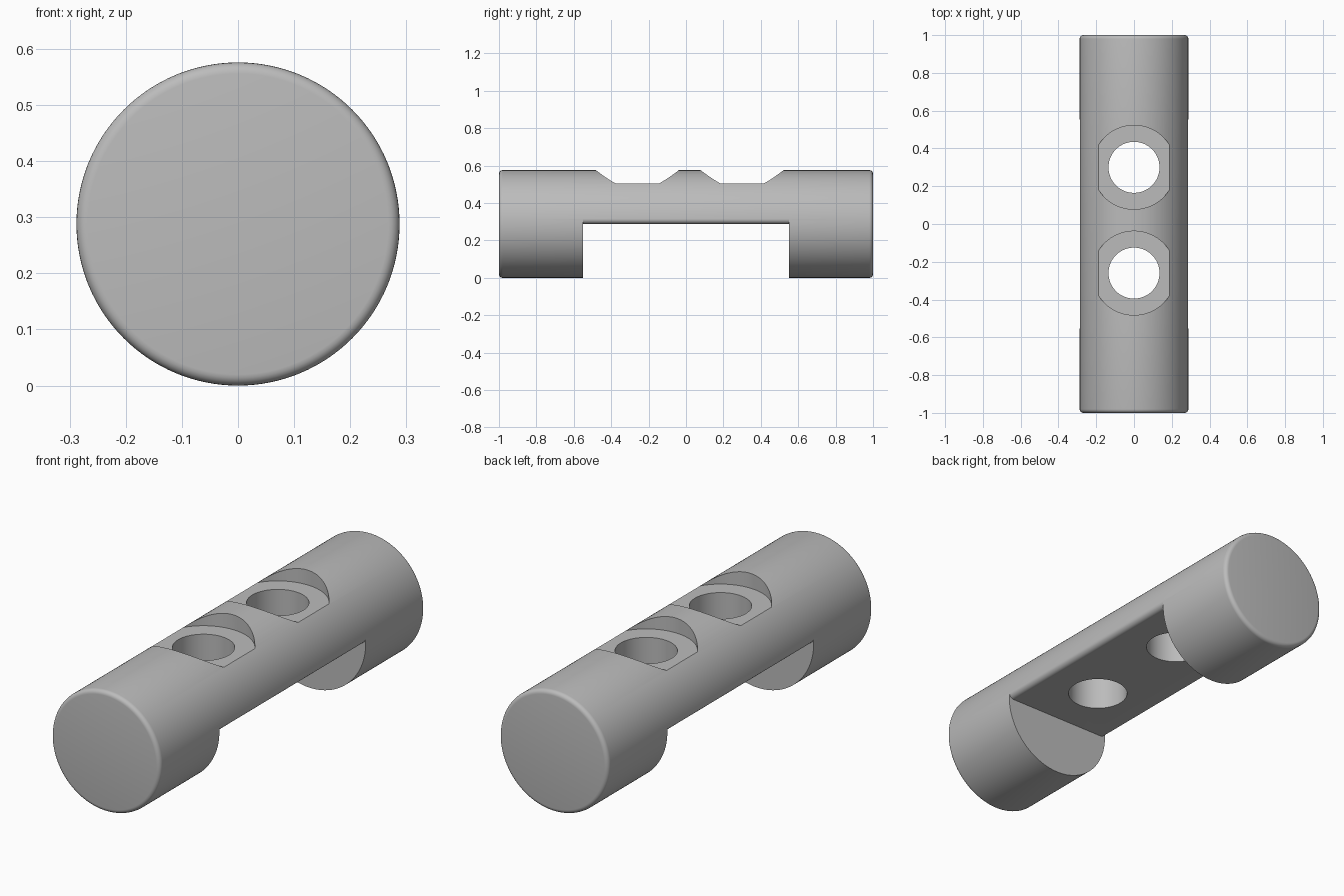
import bpy, bmesh, math
from mathutils import Matrix

cube = bpy.data.objects.get("Cube")
if cube:
    bpy.data.objects.remove(cube, do_unlink=True)

RADIUS, HALF_LENGTH, AXIS_Z = 0.288, 1.0, 0.288
SLOT_HALF, FILLET, RIM = 0.552, 0.025, 0.02
SIDES = 128

grey = bpy.data.materials.new("grey")
grey.use_nodes = True
grey.diffuse_color = (0.5, 0.5, 0.5, 1)
grey.node_tree.nodes["Principled BSDF"].inputs["Base Color"].default_value = grey.diffuse_color


def make_object(name, bm):
    bmesh.ops.recalc_face_normals(bm, faces=bm.faces)
    mesh = bpy.data.meshes.new(name)
    bm.to_mesh(mesh)
    bm.free()
    mesh.materials.append(grey)
    obj = bpy.data.objects.new(name, mesh)
    bpy.context.collection.objects.link(obj)
    return obj


def upright_cylinder(name, radius, y, bottom, top):
    bm = bmesh.new()
    place = Matrix.Translation((0, y, (bottom + top) / 2))
    bmesh.ops.create_cone(bm, cap_ends=True, segments=SIDES, radius1=radius,
                          radius2=radius, depth=top - bottom, matrix=place)
    return make_object(name, bm)


def cut(body, cutter):
    cutter.hide_render = True
    mod = body.modifiers.new(cutter.name, 'BOOLEAN')
    mod.operation, mod.solver, mod.object = 'DIFFERENCE', 'EXACT', cutter
    bpy.context.view_layer.objects.active = body
    bpy.ops.object.modifier_apply(modifier=mod.name)
    bpy.data.objects.remove(cutter, do_unlink=True)


# Round bar lying along y, with rounded end rims
bm = bmesh.new()
place = Matrix.Translation((0, 0, AXIS_Z)) @ Matrix.Rotation(math.pi / 2, 4, 'X')
bmesh.ops.create_cone(bm, cap_ends=True, segments=SIDES, radius1=RADIUS,
                      radius2=RADIUS, depth=2 * HALF_LENGTH, matrix=place)
rims = [e for e in bm.edges if abs(e.verts[0].co.y - e.verts[1].co.y) < 0.01]
bmesh.ops.bevel(bm, geom=rims, offset=RIM, segments=5, profile=0.5, affect='EDGES')
body = make_object("handle_bar", bm)

# Slot under the middle, flared so that it leaves rounded long edges
centre_x = math.sqrt((RADIUS - FILLET) ** 2 - FILLET ** 2)
tangent = math.atan2(FILLET, centre_x)
half = []
for i in range(9):
    a = -math.pi / 2 + (tangent + math.pi / 2) * i / 8
    half.append((centre_x + FILLET * math.cos(a), FILLET + FILLET * math.sin(a)))
half += [(0.4, 0.4 * math.tan(tangent)), (0.4, -0.4)]
outline = half + [(-x, z) for x, z in reversed(half)]
bm = bmesh.new()
face = bm.faces.new([bm.verts.new((x, -SLOT_HALF, AXIS_Z + z)) for x, z in outline])
swept = bmesh.ops.extrude_face_region(bm, geom=[face])
bmesh.ops.translate(bm, vec=(0, 2 * SLOT_HALF, 0),
                    verts=[v for v in swept["geom"] if isinstance(v, bmesh.types.BMVert)])
cut(body, make_object("slot_cutter", bm))

# Two counterbored screw holes
for y in (-0.26, 0.30):
    cut(body, upright_cylinder("counterbore_cutter", 0.222, y, 0.505, 0.8))
    cut(body, upright_cylinder("hole_cutter", 0.135, y, 0.1, 0.7))

# Smooth curved faces, keep cut edges crisp
bpy.ops.object.select_all(action='DESELECT')
body.select_set(True)
bpy.context.view_layer.objects.active = body
bpy.ops.object.shade_smooth_by_angle(angle=math.radians(30))
